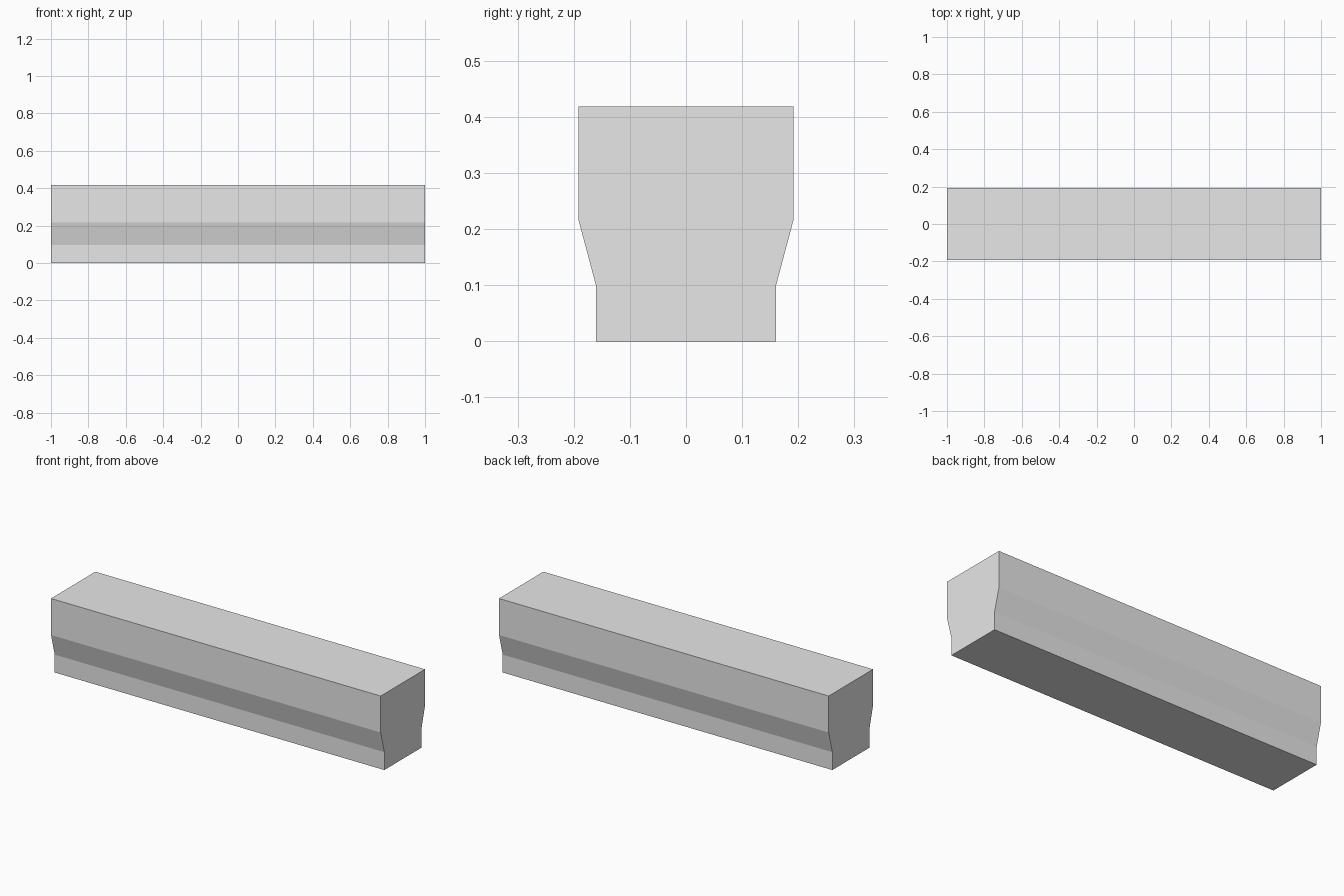
import bpy
import bmesh

cube = bpy.data.objects.get("Cube")
if cube:
    bpy.data.objects.remove(cube, do_unlink=True)

# Plain grey surface
grey = bpy.data.materials.new("plain_grey")
grey.use_nodes = True
colour = (0.8, 0.8, 0.8, 1.0)
grey.diffuse_color = colour
grey.node_tree.nodes["Principled BSDF"].inputs["Base Color"].default_value = colour

# Half cross-section (y, z), mirrored to close the outline
half = [(0.16, 0), (0.16, 0.098), (0.192, 0.218), (0.192, 0.418)]
outline = half + [(-y, z) for y, z in reversed(half)]

# Beam: the outline swept along x
bm = bmesh.new()
end = bm.faces.new([bm.verts.new((-1, y, z)) for y, z in outline])
swept = bmesh.ops.extrude_face_region(bm, geom=[end], use_keep_orig=True)
far_verts = [v for v in swept["geom"] if isinstance(v, bmesh.types.BMVert)]
bmesh.ops.translate(bm, verts=far_verts, vec=(2, 0, 0))
bmesh.ops.recalc_face_normals(bm, faces=bm.faces)

mesh = bpy.data.meshes.new("beam")
bm.to_mesh(mesh)
bm.free()
mesh.materials.append(grey)
beam = bpy.data.objects.new("beam", mesh)
bpy.context.collection.objects.link(beam)
